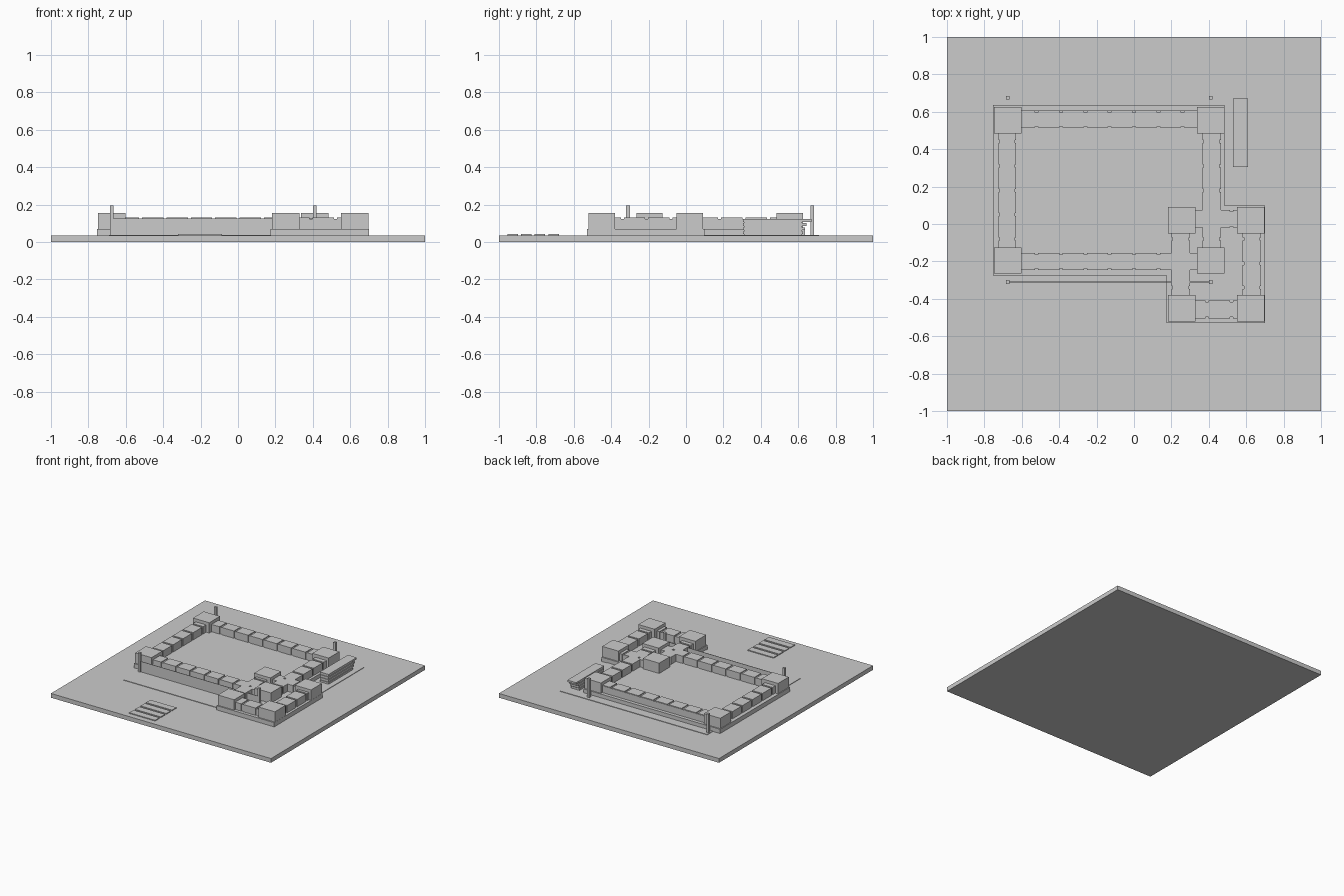
import bpy
import bmesh

old = bpy.data.objects.get("Cube")
if old:
    bpy.data.objects.remove(old, do_unlink=True)

stone = bpy.data.materials.new("light grey stone")
stone.use_nodes = True
GREY = (0.6, 0.6, 0.6, 1)
stone.diffuse_color = GREY
stone.node_tree.nodes["Principled BSDF"].inputs["Base Color"].default_value = GREY


def boxes(name, spans):
    """One object made of boxes given as (x0, x1, y0, y1, z0, z1)."""
    bm = bmesh.new()
    for x0, x1, y0, y1, z0, z1 in spans:
        for v in bmesh.ops.create_cube(bm, size=1)["verts"]:
            v.co.x = x0 + (v.co.x + 0.5) * (x1 - x0)
            v.co.y = y0 + (v.co.y + 0.5) * (y1 - y0)
            v.co.z = z0 + (v.co.z + 0.5) * (z1 - z0)
    mesh = bpy.data.meshes.new(name)
    bm.to_mesh(mesh)
    bm.free()
    mesh.materials.append(stone)
    obj = bpy.data.objects.new(name, mesh)
    bpy.context.collection.objects.link(obj)
    return obj


GROUND, FLOOR, WALL, TOWER, POLE = 0.035, 0.07, 0.13, 0.155, 0.195

# Ground slab, courtyard plate and stepped terraces
boxes("ground_slab", [(-1, 1, -1, 1, 0, GROUND)])
boxes("courtyard_plate", [(-0.69, 0.65, -0.5, 0.71, GROUND - 0.01, GROUND + 0.004)])
boxes("main_terrace", [(-0.755, 0.485, -0.275, 0.635, GROUND - 0.01, FLOOR)])
boxes("side_terrace", [(0.175, 0.7, -0.53, 0.1, GROUND - 0.01, FLOOR)])

# Corner towers
for cx, cy in [(-0.675, 0.555), (0.41, 0.555), (-0.675, -0.195), (0.41, -0.195),
               (0.255, 0.02), (0.625, 0.02), (0.255, -0.45), (0.625, -0.45)]:
    boxes("corner_tower", [(cx - 0.074, cx + 0.074, cy - 0.07, cy + 0.07, FLOOR - 0.01, TOWER)])

# Wall modules: blocks with narrow recessed joints over a slimmer core
STEP, GAP, INSET = 0.13, 0.008, 0.007


def wall(name, along_x, start, end, low, high):
    first = -0.52 if along_x else -0.34
    joints = [first + STEP * k for k in range(-2, 10)]
    cuts = [start] + [j for j in joints if start + 0.03 < j < end - 0.03] + [end]
    spans = [(start, end, low + INSET, high - INSET, FLOOR - 0.01, WALL - INSET)]
    for a, b in zip(cuts, cuts[1:]):
        spans.append((a + GAP, b - GAP, low, high, FLOOR - 0.01, WALL))
    if not along_x:
        spans = [(c, d, a, b, e, f) for a, b, c, d, e, f in spans]
    boxes(name, spans)


wall("main_back_wall", True, -0.61, 0.345, 0.515, 0.604)
wall("main_front_wall", True, -0.61, 0.345, -0.245, -0.155)
wall("main_left_wall", False, -0.135, 0.495, -0.725, -0.63)
wall("main_right_wall", False, -0.135, 0.495, 0.365, 0.465)
wall("side_front_wall", True, 0.32, 0.56, -0.505, -0.41)
wall("side_back_wall", True, 0.32, 0.56, -0.02, 0.075)
wall("side_left_wall", False, -0.39, -0.04, 0.2, 0.3)
wall("side_right_wall", False, -0.39, -0.04, 0.58, 0.68)

# Posts and the thin screens along the front and back
for px in (-0.675, 0.41):
    for py in (-0.31, 0.675):
        boxes("post", [(px - 0.01, px + 0.01, py - 0.01, py + 0.01, GROUND - 0.01, POLE)])
for name, y in (("front_screen", -0.31), ("back_screen", 0.605)):
    boxes(name, [(-0.675, 0.41, y - 0.002, y + 0.002, GROUND, 0.125)])

# Stack of long slabs on a slim core
stack = [(0.535, 0.605, 0.31, 0.62, GROUND - 0.01, 0.12)]
for k in range(4):
    z = 0.042 + 0.022 * k
    stack.append((0.53, 0.61, 0.305, 0.67 if k == 3 else 0.625 + 0.01 * k, z, z + 0.015))
boxes("slab_stack", stack)

# Row of flat planks on the ground
for k in range(4):
    y = -0.955 + 0.073 * k
    boxes("ground_plank", [(-0.32, -0.085, y, y + 0.056, GROUND - 0.005, 0.042)])
